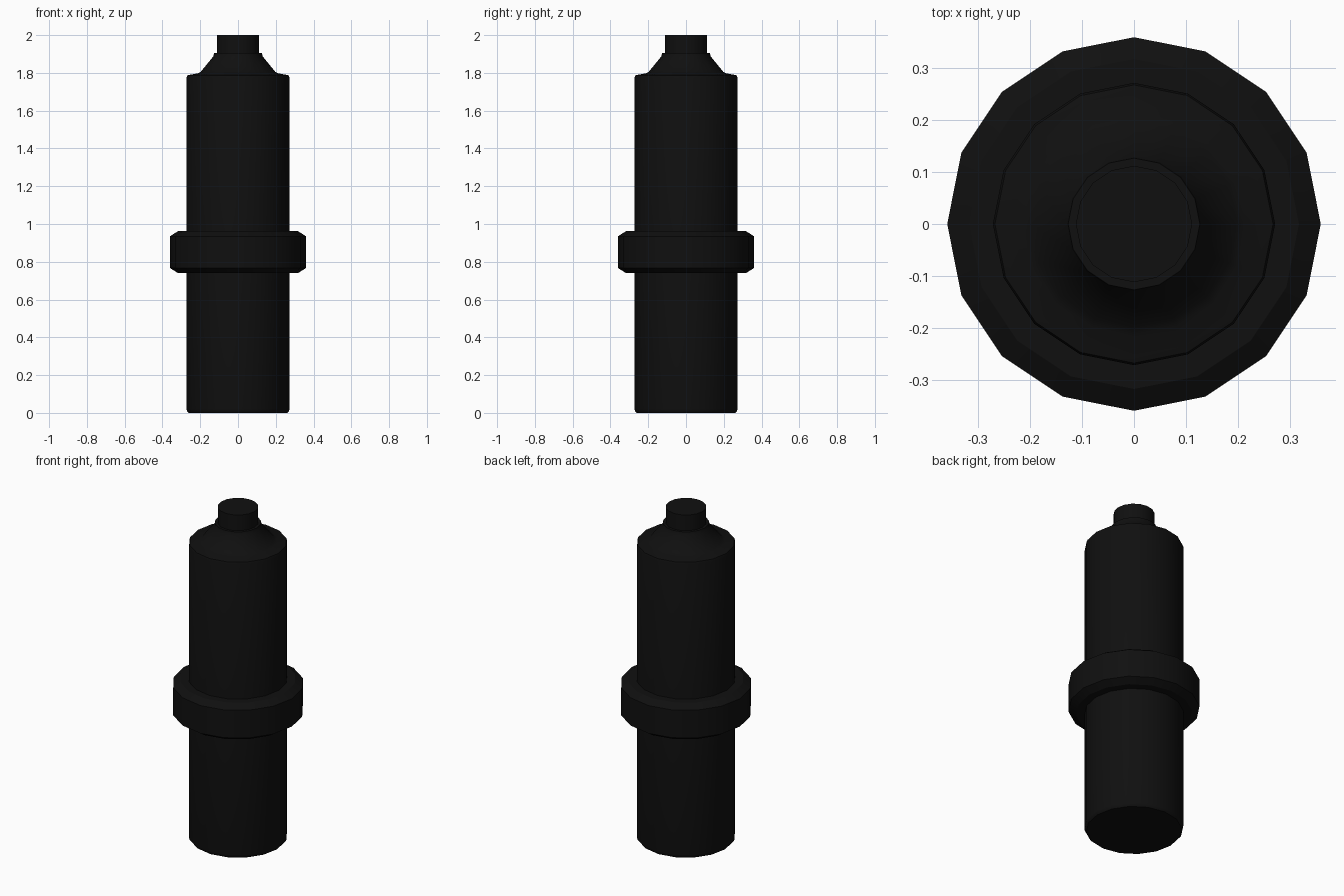
import bpy, bmesh, math

if "Cube" in bpy.data.objects:
    bpy.data.objects.remove(bpy.data.objects["Cube"])

SIDES = 16
black = bpy.data.materials.new("black_plastic")
black.diffuse_color = (0.005, 0.005, 0.005, 1)
black.use_nodes = True
black.node_tree.nodes["Principled BSDF"].inputs["Base Color"].default_value = black.diffuse_color


def lathe(name, profile, closed=False):
    """Revolve (radius, height) points around z; cap the ends unless closed."""
    bm = bmesh.new()
    rings = []
    for r, z in profile:
        rings.append([bm.verts.new((r * math.cos(a), r * math.sin(a), z))
                      for a in (2 * math.pi * i / SIDES for i in range(SIDES))])
    pairs = list(zip(rings, rings[1:]))
    if closed:
        pairs.append((rings[-1], rings[0]))
    else:
        bm.faces.new(rings[0])
        bm.faces.new(rings[-1])
    for low, high in pairs:
        for i in range(SIDES):
            j = (i + 1) % SIDES
            bm.faces.new((low[i], low[j], high[j], high[i]))
    bmesh.ops.recalc_face_normals(bm, faces=bm.faces)
    mesh = bpy.data.meshes.new(name)
    bm.to_mesh(mesh)
    bm.free()
    mesh.materials.append(black)
    obj = bpy.data.objects.new(name, mesh)
    bpy.context.collection.objects.link(obj)
    bpy.ops.object.select_all(action='DESELECT')
    obj.select_set(True)
    bpy.context.view_layer.objects.active = obj
    bpy.ops.object.shade_smooth_by_angle(angle=math.radians(30))
    return obj


# Long barrel with rounded rims, sloped shoulder and neck lip
lathe("barrel", [(0.262, 0), (0.27, 0.01), (0.272, 0.02), (0.272, 1.775),
                 (0.268, 1.787), (0.255, 1.79), (0.215, 1.797), (0.198, 1.805),
                 (0.13, 1.888), (0.127, 1.905), (0.11, 1.905)])

# Small plug on top
lathe("top_plug", [(0.112, 1.88), (0.112, 2.0)])

# Chamfered collar around the middle
lathe("collar", [(0.271, 0.74), (0.318, 0.74), (0.36, 0.767), (0.36, 0.935),
                 (0.318, 0.962), (0.271, 0.962)], closed=True)
